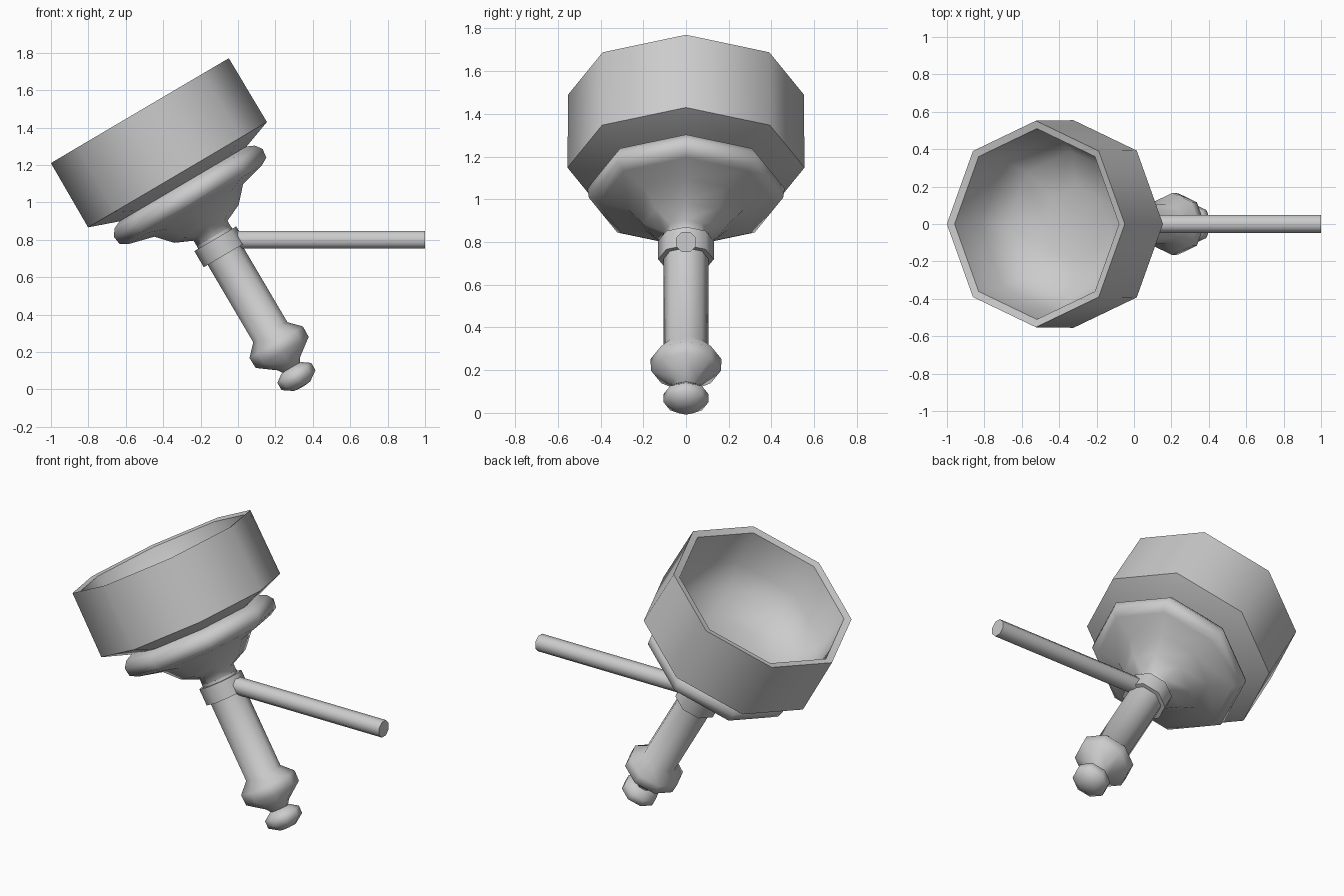
import bpy, bmesh, math
from mathutils import Matrix

if "Cube" in bpy.data.objects:
    bpy.data.objects.remove(bpy.data.objects["Cube"])

TILT = math.radians(-30.5)
AXIS = Matrix.Translation((0.343, 0, 0.017)) @ Matrix.Rotation(TILT, 4, 'Y')


def finish(name, bm, smooth):
    bmesh.ops.recalc_face_normals(bm, faces=bm.faces)
    me = bpy.data.meshes.new(name)
    bm.to_mesh(me)
    bm.free()
    ob = bpy.data.objects.new(name, me)
    bpy.context.collection.objects.link(ob)
    bpy.ops.object.select_all(action='DESELECT')
    ob.select_set(True)
    bpy.context.view_layer.objects.active = ob
    bpy.ops.object.shade_smooth_by_angle(angle=math.radians(smooth))
    return ob


def lathe(name, profile, smooth=58, closed=False, sides=8):
    """Spin (radius, height) points round the tilted torch axis."""
    bm = bmesh.new()
    rings = []
    for r, h in profile:
        if r == 0:
            rings.append([bm.verts.new((0, 0, h))] * sides)
        else:
            rings.append([bm.verts.new((r * math.cos(2 * math.pi * i / sides),
                                        r * math.sin(2 * math.pi * i / sides), h))
                          for i in range(sides)])
    pairs = list(zip(rings, rings[1:]))
    if closed:
        pairs.append((rings[-1], rings[0]))
    for a, b in pairs:
        for i in range(sides):
            j = (i + 1) % sides
            bm.faces.new(dict.fromkeys((a[i], a[j], b[j], b[i])))
    bm.transform(AXIS)
    return finish(name, bm, smooth)


# Open cup with a thin rim
lathe("cup", [(0, 1.24), (0.38, 1.25), (0.555, 1.313), (0.552, 1.71),
              (0.51, 1.70), (0.48, 1.48), (0.39, 1.34), (0.2, 1.28), (0, 1.27)])

# Flared neck and rounded drip disc under the cup
lathe("drip_disc", [(0, 0.90), (0.105, 0.90), (0.105, 0.965), (0.20, 1.008),
                    (0.275, 1.09), (0.41, 1.125), (0.455, 1.15), (0.462, 1.20),
                    (0.435, 1.237), (0.385, 1.26), (0, 1.26)], 70)

# Handle shaft flowing into the pommel
lathe("handle", [(0, 0.93), (0.106, 0.93), (0.106, 0.335), (0.166, 0.273),
                 (0.164, 0.21), (0.07, 0.14), (0.05, 0.11), (0, 0.10)], 70)

# End knob
lathe("end_knob", [(0, 0.125), (0.06, 0.115), (0.105, 0.083), (0.105, 0.038),
                   (0.05, 0.0), (0, -0.005)], 80)

# Collar holding the shaft
lathe("collar", [(0.09, 0.815), (0.13, 0.815), (0.13, 0.915), (0.09, 0.915)],
      closed=True)

# Horizontal wall arm
bm = bmesh.new()
bmesh.ops.create_cone(bm, cap_ends=True, segments=8, radius1=0.051, radius2=0.051,
                      depth=1.03)
bm.transform(Matrix.Translation((0.485, 0, 0.80)) @ Matrix.Rotation(math.pi / 2, 4, 'Y')
             @ Matrix.Rotation(math.pi / 8, 4, 'Z'))
finish("wall_arm", bm, 58)
